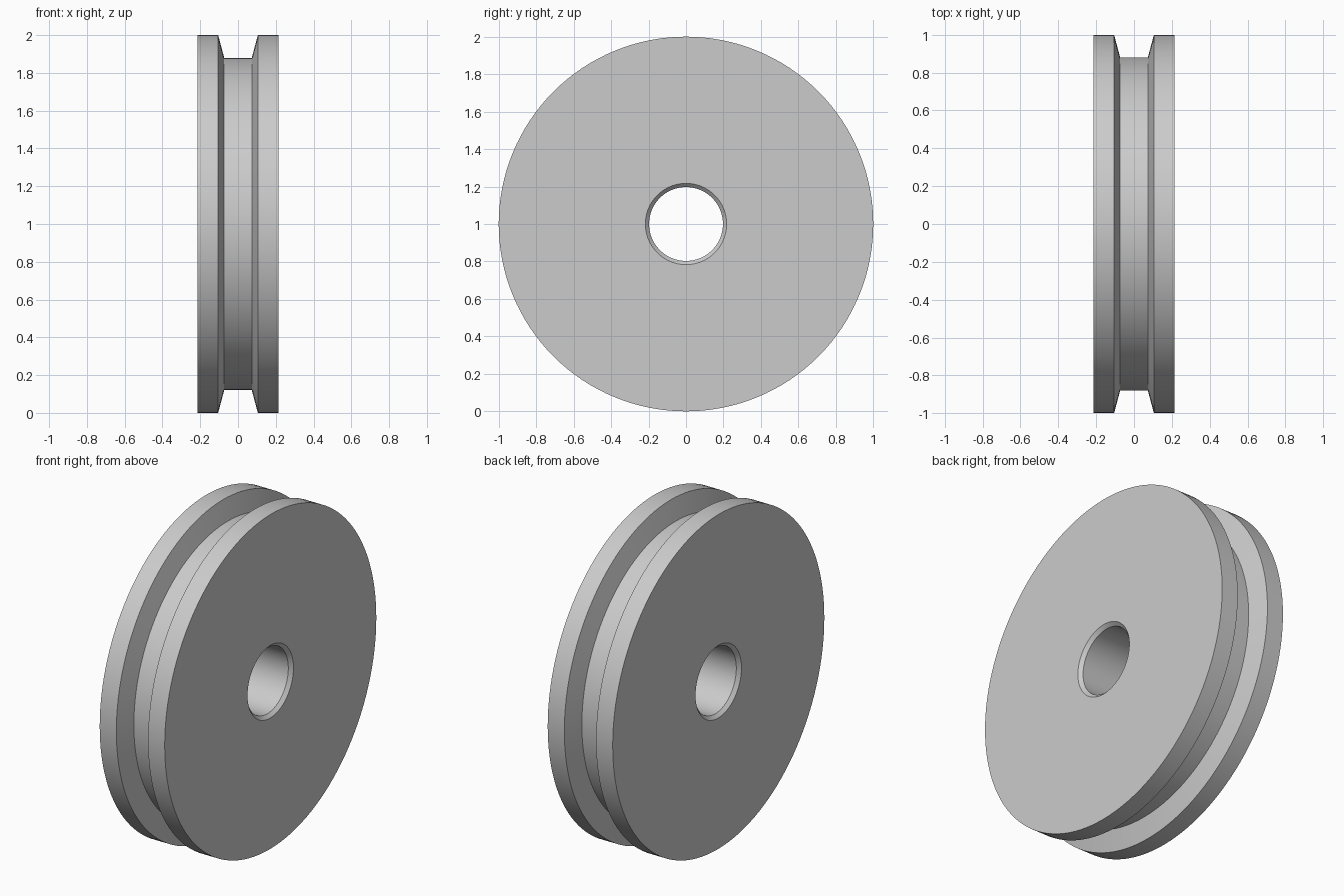
import bpy
import bmesh
import math
from mathutils import Matrix, Vector

old = bpy.data.objects.get("Cube")
if old:
    bpy.data.objects.remove(old, do_unlink=True)

SEGMENTS = 128

# Plain grey material
grey = bpy.data.materials.new("light_grey")
grey.use_nodes = True
colour = (0.6, 0.6, 0.6, 1)
grey.diffuse_color = colour
grey.node_tree.nodes["Principled BSDF"].inputs["Base Color"].default_value = colour

# Half cross-section as (x, radius): bore, chamfer, side face, rim, groove wall
half = [(0.195, 0.197), (0.215, 0.217), (0.215, 1.0), (0.105, 1.0), (0.073, 0.88)]
section = half + [(-x, r) for x, r in reversed(half)]

# Spin the closed section around the x axle
bm = bmesh.new()
rings = []
for x, r in section:
    ring = []
    for i in range(SEGMENTS):
        turn = Matrix.Rotation(math.tau * i / SEGMENTS, 3, 'X')
        ring.append(bm.verts.new(turn @ Vector((x, 0, r)) + Vector((0, 0, 1))))
    rings.append(ring)
for k, a in enumerate(rings):
    b = rings[(k + 1) % len(rings)]
    for i in range(SEGMENTS):
        j = (i + 1) % SEGMENTS
        bm.faces.new((a[i], a[j], b[j], b[i]))
bmesh.ops.recalc_face_normals(bm, faces=bm.faces)

mesh = bpy.data.meshes.new("grooved_wheel")
bm.to_mesh(mesh)
bm.free()
mesh.materials.append(grey)
wheel = bpy.data.objects.new("grooved_wheel", mesh)
bpy.context.collection.objects.link(wheel)

# Smooth round surfaces, crisp profile corners
bpy.ops.object.select_all(action='DESELECT')
wheel.select_set(True)
bpy.context.view_layer.objects.active = wheel
bpy.ops.object.shade_smooth_by_angle(angle=math.radians(30))
